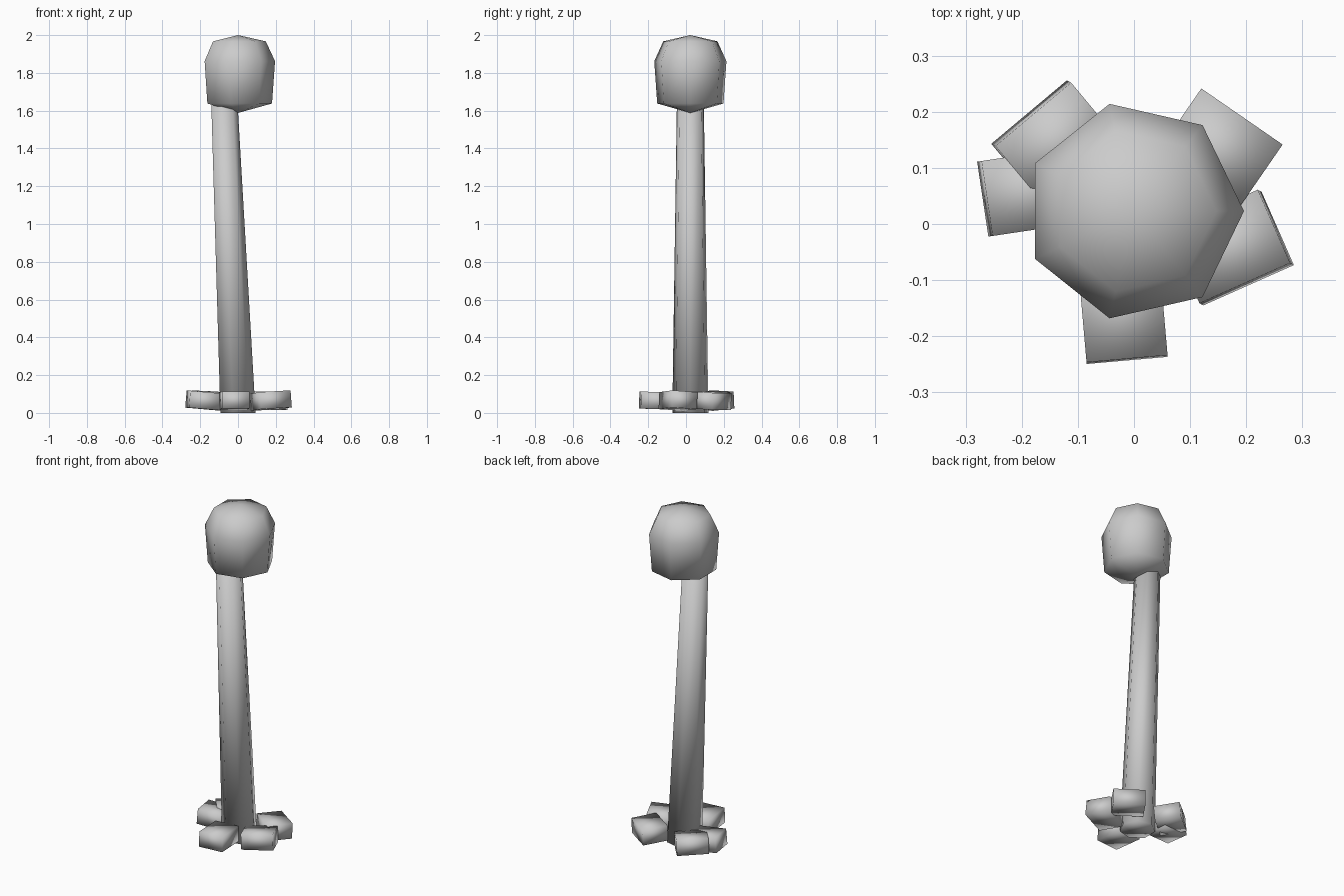
import bpy
from math import cos, sin, tau, radians
from mathutils import Euler

cube = bpy.data.objects.get("Cube")
if cube:
    bpy.data.objects.remove(cube, do_unlink=True)

grey = bpy.data.materials.new("plain grey")
grey.use_nodes = True
colour = (0.6, 0.6, 0.6, 1)
grey.diffuse_color = colour
grey.node_tree.nodes["Principled BSDF"].inputs["Base Color"].default_value = colour

SIDES = 7
CENTRE_Y = 0.023


def lathe(name, rings, tip=None, base=None):
    """Skin seven-sided rings (x, z, radius), closed by poles or flat caps."""
    verts, faces = [], []
    for x, z, r in rings:
        for i in range(SIDES):
            a = tau * i / SIDES
            verts.append((x + r * cos(a), CENTRE_Y + r * sin(a), z))
    for k in range(len(rings) - 1):
        for i in range(SIDES):
            a, b = k * SIDES + i, k * SIDES + (i + 1) % SIDES
            faces.append((a, b, b + SIDES, a + SIDES))
    last = (len(rings) - 1) * SIDES
    bottom = list(range(SIDES))[::-1]
    top = list(range(last, last + SIDES))
    for loop, pole in ((bottom, base), (top, tip)):
        if pole is None:
            faces.append(loop)
        else:
            verts.append((rings[0][0], CENTRE_Y, pole))
            p = len(verts) - 1
            faces += [(loop[i], loop[(i + 1) % SIDES], p) for i in range(SIDES)]
    mesh = bpy.data.meshes.new(name)
    mesh.from_pydata(verts, [], faces)
    mesh.materials.append(grey)
    mesh.shade_smooth()
    obj = bpy.data.objects.new(name, mesh)
    bpy.context.collection.objects.link(obj)


# Leaning tapered stem and rounded head
lathe("stem", [(-0.005, 0, 0.098), (-0.076, 1.65, 0.073)])
lathe("head", [(0, 1.638, 0.18), (0, 1.862, 0.196), (0, 1.967, 0.147)],
      tip=2.0, base=1.588)


# Tilted foot blocks scattered round the base
def block(name, x, y, size, tilt):
    bpy.ops.mesh.primitive_cube_add(size=1, location=(x, y, 0.065))
    obj = bpy.context.object
    obj.name = name
    obj.scale = (*size, 0.09)
    obj.rotation_euler = Euler([radians(t) for t in tilt])
    bpy.ops.object.transform_apply(location=False)
    obj.data.materials.append(grey)
    obj.data.shade_smooth()


block("front_block", -0.02, -0.153, (0.145, 0.178), (-2, 0, 5))
block("left_front_block", 0.172, -0.042, (0.177, 0.143), (-4, -3, 24))
block("left_back_block", 0.15, 0.13, (0.176, 0.145), (-3, 0, -34.6))
block("right_back_block", -0.137, 0.142, (0.176, 0.145), (5, 2, 40))
block("right_block", -0.178, 0.058, (0.178, 0.135), (0, 5, 8.5))
